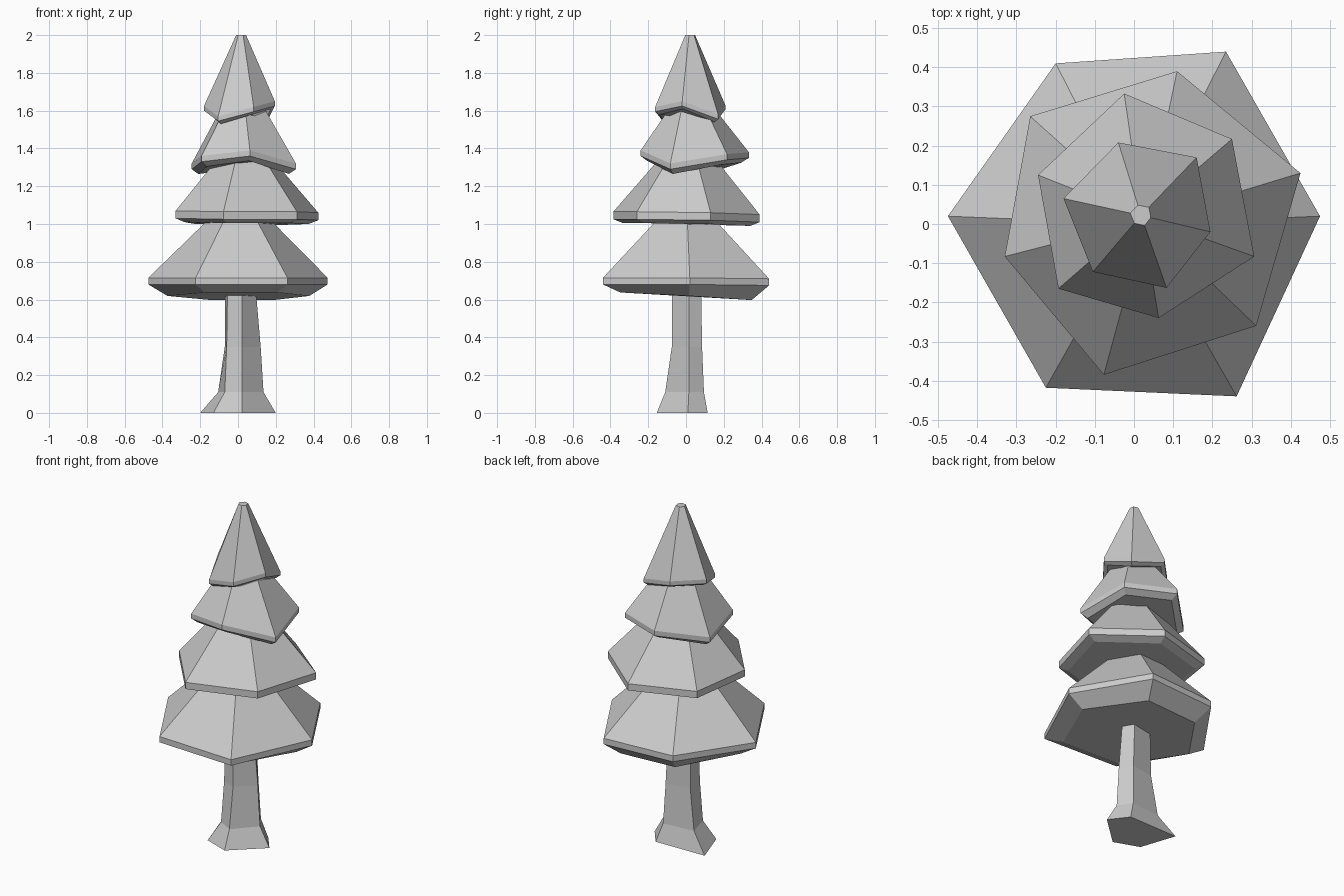
import bpy, bmesh
from mathutils import Vector


def loft(name, rings):
    """Skin rings of equal vertex count and cap both ends."""
    bm = bmesh.new()
    loops = [[bm.verts.new(p) for p in ring] for ring in rings]
    n = len(loops[0])
    for a, b in zip(loops, loops[1:]):
        for i in range(n):
            j = (i + 1) % n
            bm.faces.new((a[i], a[j], b[j], b[i]))
    bm.faces.new(loops[0][::-1])
    bm.faces.new(loops[-1])
    bmesh.ops.recalc_face_normals(bm, faces=bm.faces)
    mesh = bpy.data.meshes.new(name)
    bm.to_mesh(mesh)
    bm.free()
    obj = bpy.data.objects.new(name, mesh)
    bpy.context.collection.objects.link(obj)
    return obj


def tier(name, rim, center, top_z, top_scale, thick, drop, inset, back_tilt=0.0):
    """Six-sided bough: tapered underside, thin rim, sloping roof."""
    c = Vector((center[0], center[1], 0))

    def ring(scale, dz=0.0, z=None, tilt=0.0):
        out = []
        for x, y, h in rim:
            p = c + (Vector((x, y, 0)) - c) * scale
            p.z = z if z is not None else h + dz - tilt * y
            out.append(p)
        return out

    loft(name, [ring(inset, -drop, tilt=back_tilt), ring(1, -thick),
                ring(1), ring(top_scale, z=top_z)])


# Trunk: five-sided with flared foot
trunk = [
    (0.00, [(0.02, -0.155), (0.2, 0.01), (0.12, 0.115), (-0.2, 0.11), (-0.13, -0.1)]),
    (0.11, [(0.02, -0.11), (0.135, 0.015), (0.085, 0.095), (-0.105, 0.075), (-0.07, -0.06)]),
    (0.35, [(0.02, -0.075), (0.12, 0.015), (0.075, 0.085), (-0.07, 0.06), (-0.06, -0.045)]),
    (0.70, [(0.02, -0.075), (0.09, 0.015), (0.06, 0.08), (-0.07, 0.05), (-0.055, -0.04)]),
]
loft("trunk", [[(x, y, z) for x, y in pts] for z, pts in trunk])

# Four boughs, bottom to top
tier("bottom_bough",
     [(-0.475, 0.02, 0.715), (-0.225, -0.418, 0.715), (0.262, -0.44, 0.715),
      (0.475, 0.02, 0.715), (0.235, 0.44, 0.71), (-0.2, 0.41, 0.71)],
     (0.01, 0.0), 1.04, 0.31, 0.035, 0.095, 0.79, 0.04)
tier("lower_middle_bough",
     [(-0.33, -0.083, 1.07), (-0.077, -0.385, 1.065), (0.312, -0.26, 1.065),
      (0.425, 0.13, 1.06), (0.11, 0.39, 1.05), (-0.265, 0.275, 1.06)],
     (0.03, 0.01), 1.36, 0.35, 0.04, 0.06, 0.87)
tier("upper_middle_bough",
     [(-0.245, 0.125, 1.32), (-0.193, -0.165, 1.36), (0.063, -0.24, 1.39),
      (0.307, -0.083, 1.32), (0.25, 0.217, 1.37), (-0.025, 0.333, 1.38)],
     (0.02, 0.02), 1.61, 0.42, 0.03, 0.055, 0.87)
tier("top_bough",
     [(-0.18, 0.065, 1.625), (-0.105, -0.122, 1.57), (0.083, -0.163, 1.62),
      (0.195, -0.02, 1.65), (0.16, 0.17, 1.58), (-0.04, 0.208, 1.63)],
     (0.018, 0.022), 2.0, 0.14, 0.025, 0.04, 0.88)
